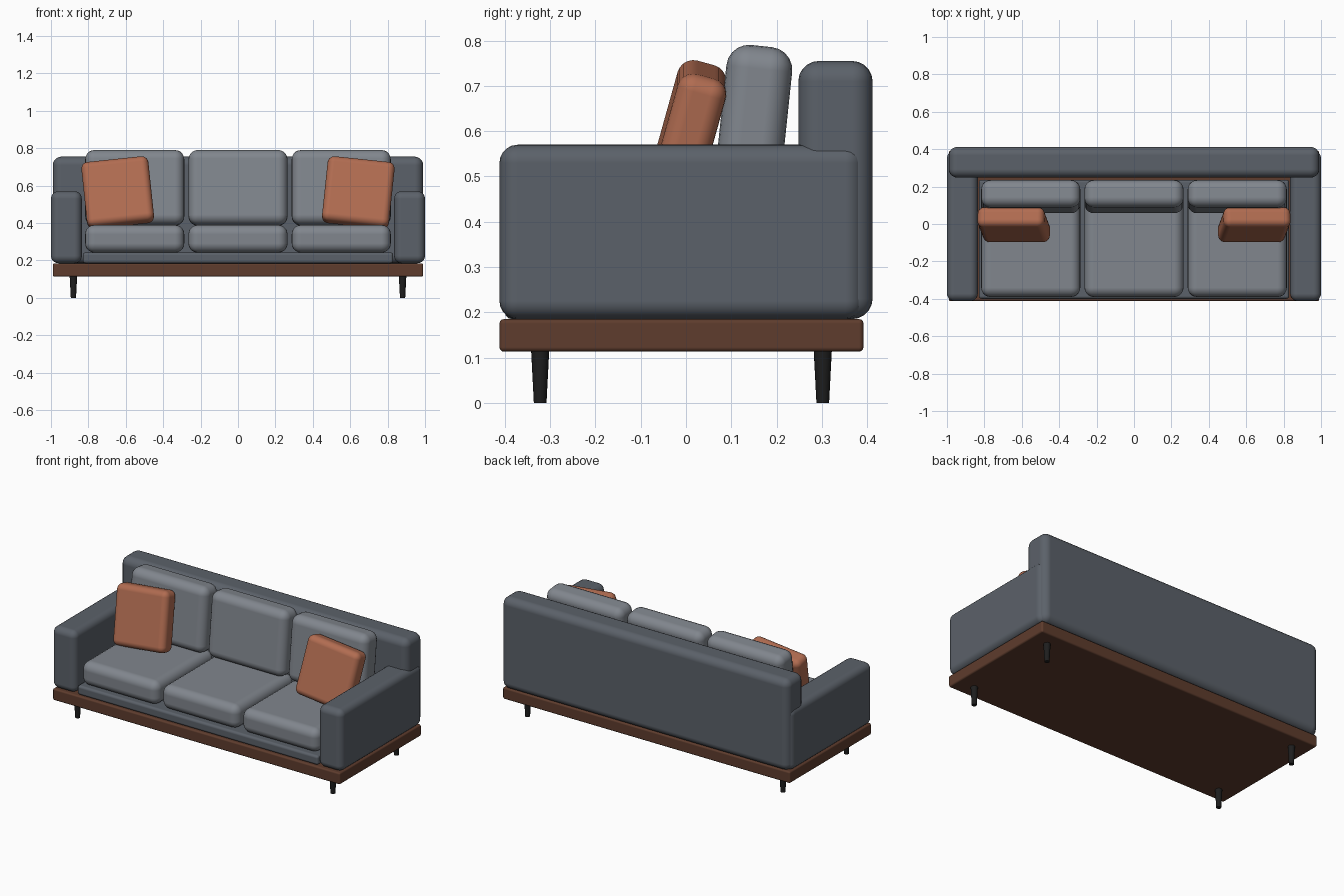
import bpy
from math import radians

if "Cube" in bpy.data.objects:
    bpy.data.objects.remove(bpy.data.objects["Cube"], do_unlink=True)


def material(name, rgb):
    mat = bpy.data.materials.new(name)
    mat.use_nodes = True
    mat.diffuse_color = (*rgb, 1)
    bsdf = next(n for n in mat.node_tree.nodes if n.type == 'BSDF_PRINCIPLED')
    bsdf.inputs["Base Color"].default_value = (*rgb, 1)
    return mat


BODY = material("slate grey fabric", (0.105, 0.12, 0.142))
CUSHION = material("light grey fabric", (0.22, 0.24, 0.27))
PILLOW = material("rust fabric", (0.44, 0.15, 0.082))
WOOD = material("dark walnut", (0.112, 0.045, 0.026))
LEG = material("black metal", (0.013, 0.013, 0.013))


def rounded_box(name, center, size, radius, mat, tilt=(0, 0), segments=5):
    """Box with softly rounded edges, leaned about x and rolled about y."""
    bpy.ops.mesh.primitive_cube_add(size=1, location=center)
    obj = bpy.context.object
    obj.name = name
    obj.scale = size
    bpy.ops.object.transform_apply(location=False, rotation=False, scale=True)
    obj.rotation_euler = (radians(tilt[0]), radians(tilt[1]), 0)
    obj.data.materials.append(mat)
    obj.data.shade_smooth()
    bevel = obj.modifiers.new("rounding", 'BEVEL')
    bevel.width = radius
    bevel.segments = segments
    bevel.harden_normals = True
    return obj


# Frame: plinth, seat deck and backrest
rounded_box("plinth", (0, -0.01, 0.149), (1.98, 0.804, 0.072), 0.01, WOOD, segments=3)
rounded_box("seat_deck", (0, -0.082, 0.214), (1.66, 0.636, 0.058), 0.015, BODY, segments=3)
rounded_box("backrest", (0, 0.33, 0.47), (1.98, 0.164, 0.57), 0.045, BODY)

# Arms, throw pillows and legs on both sides
for side, s in (("left", 1), ("right", -1)):
    rounded_box(side + "_arm", (s * 0.9175, -0.01, 0.3775), (0.165, 0.804, 0.385), 0.04, BODY)
    rounded_box(side + "_throw_pillow", (s * 0.643, -0.004, 0.563),
                (0.36, 0.11, 0.36), 0.036, PILLOW, (-15.5, s * 6))
    for end, y in (("front", -0.322), ("back", 0.302)):
        bpy.ops.mesh.primitive_cone_add(vertices=20, radius1=0.014, radius2=0.02,
                                        depth=0.116, location=(s * 0.88, y, 0.058))
        leg = bpy.context.object
        leg.name = f"{end}_{side}_leg"
        leg.data.materials.append(LEG)
        bpy.ops.object.shade_smooth_by_angle(angle=radians(40))

# Three seat cushions and three leaning back cushions
for label, x in (("right", -0.552), ("middle", 0), ("left", 0.552)):
    rounded_box(label + "_seat_cushion", (x, -0.1, 0.316), (0.53, 0.58, 0.148), 0.05, CUSHION)
    rounded_box(label + "_back_cushion", (x, 0.146, 0.588),
                (0.53, 0.146, 0.402), 0.05, CUSHION, (-6, 0))
